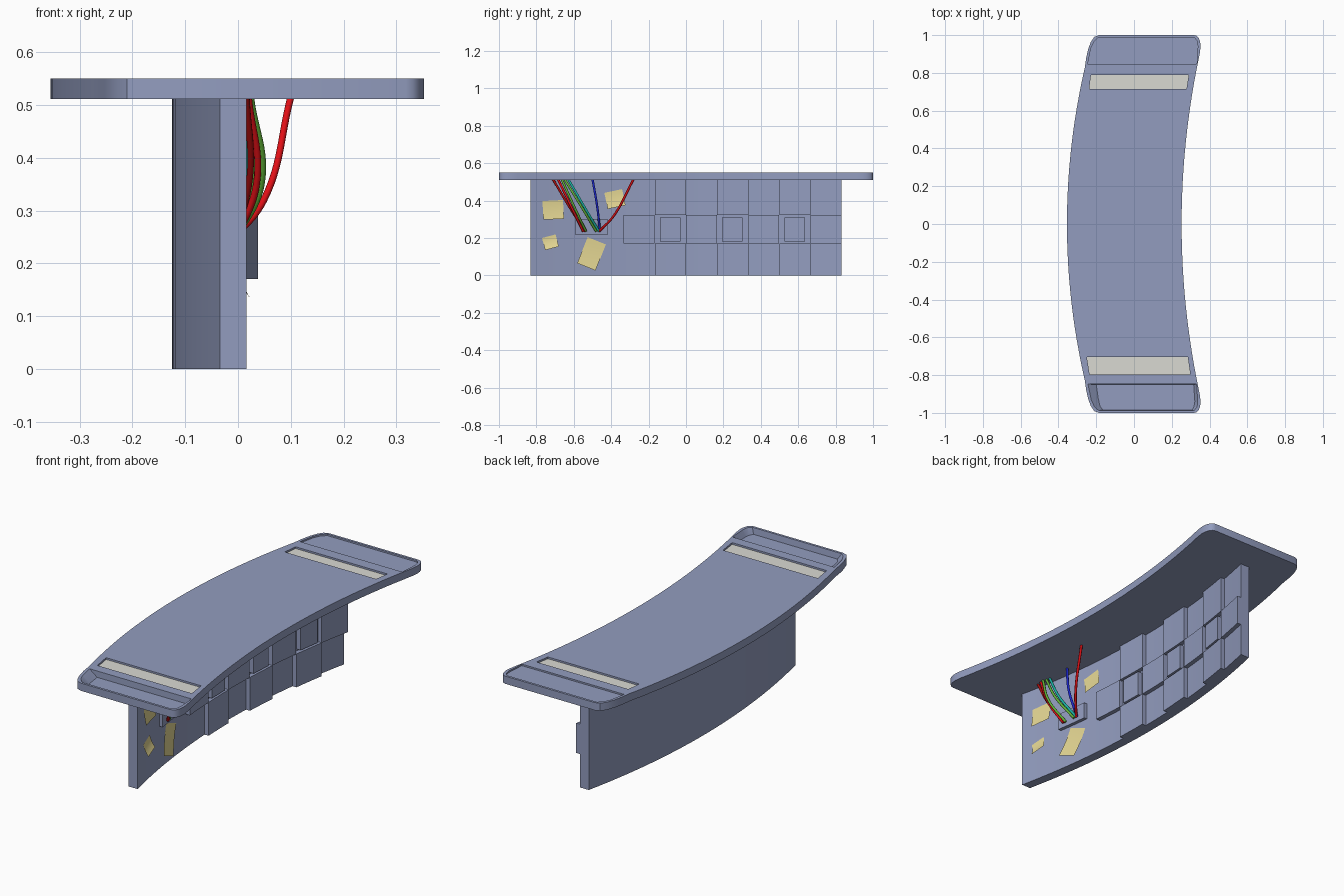
import bpy, math

if "Cube" in bpy.data.objects:
    bpy.data.objects.remove(bpy.data.objects["Cube"])


def material(name, rgb):
    m = bpy.data.materials.new(name)
    m.diffuse_color = (*rgb, 1)
    return m


slate = material("slate_blue_grey", (0.165, 0.19, 0.295))
slate.diffuse_color = (0.29, 0.335, 0.52, 1)
pale = material("pale_grey", (0.70, 0.70, 0.65))
yellow = material("note_yellow", (0.77, 0.67, 0.29))
red = material("cable_red", (0.75, 0.005, 0.008))
dark_red = material("cable_dark_red", (0.4, 0.004, 0.004))
green = material("cable_green", (0.12, 0.45, 0.04))
teal = material("cable_teal", (0.01, 0.45, 0.38))
blue = material("cable_blue", (0.01, 0.018, 0.55))


def activate(ob):
    bpy.ops.object.select_all(action='DESELECT')
    ob.select_set(True)
    bpy.context.view_layer.objects.active = ob


def shade(ob):
    """Smooth curved sides, flat caps."""
    activate(ob)
    bpy.ops.object.shade_smooth_by_angle(angle=math.radians(30))
    for p in ob.data.polygons:
        if abs(p.normal.z) > 0.9:
            p.use_smooth = False


def mesh_object(name, verts, faces, mat):
    me = bpy.data.meshes.new(name)
    me.from_pydata(verts, [], faces)
    me.materials.append(mat)
    ob = bpy.data.objects.new(name, me)
    bpy.context.collection.objects.link(ob)
    shade(ob)
    return ob


def prism(name, outline, z0, z1, mat=slate, bottom=None):
    """Counter-clockwise outline extruded from z0 to z1 (optionally a different bottom loop)."""
    n = len(outline)
    verts = [(x, y, z0) for x, y in bottom or outline] + [(x, y, z1) for x, y in outline]
    faces = [list(range(n))[::-1], list(range(n, 2 * n))]
    faces += [[i, (i + 1) % n, n + (i + 1) % n, n + i] for i in range(n)]
    return mesh_object(name, verts, faces, mat)


def cut(target, cutter):
    activate(target)
    mod = target.modifiers.new("cut", 'BOOLEAN')
    mod.operation, mod.solver, mod.object = 'DIFFERENCE', 'EXACT', cutter
    bpy.ops.object.modifier_apply(modifier=mod.name)
    bpy.data.objects.remove(cutter)


def wall_x(y):
    """x of the wall's panelled face."""
    return -0.075 + 0.131 * y * y


def slab(name, y0, y1, z0, z1, d0, d1, steps=4):
    """Block following the curved wall, between offsets d0 and d1 from its face."""
    ys = [y0 + (y1 - y0) * i / steps for i in range(steps + 1)]
    outline = [(wall_x(y) + d1, y) for y in ys] + [(wall_x(y) + d0, y) for y in reversed(ys)]
    return prism(name, outline, z0, z1)


# curved countertop with rounded ends
N = 24
right = [(0.252 + 0.118 * y * y, y) for y in [-0.9 + 1.8 * i / N for i in range(N + 1)]]
left = [(-0.355 + 0.138 * y * y, y) for y in [0.83 - 1.66 * i / N for i in range(N + 1)]]
right_tip = [(0.353, 0.94), (0.35, 0.965), (0.343, 0.985), (0.332, 0.996), (0.318, 1.0)]
left_tip = [(-0.185, 1.0), (-0.21, 0.991), (-0.228, 0.965), (-0.243, 0.925), (-0.253, 0.88)]
outline = right + right_tip + left_tip + left
outline += [(x, -y) for x, y in reversed(left_tip)] + [(x, -y) for x, y in reversed(right_tip)]
counter = prism("countertop", outline, 0.511, 0.55)

# deep tray with sloping sides at the front end, shallow one at the back end
tray = [(-0.245, -0.848), (-0.228, -0.93), (-0.212, -0.965), (-0.188, -0.988),
        (0.318, -0.988), (0.334, -0.97), (0.338, -0.94), (0.332, -0.848)]
floor = [(-0.2, -0.849), (-0.19, -0.92), (-0.18, -0.965), (-0.165, -0.984),
         (0.308, -0.984), (0.318, -0.965), (0.322, -0.94), (0.316, -0.849)]
cut(counter, prism("tray_cutter", tray, 0.518, 0.551, bottom=floor))
back = [(x, -y) for x, y in reversed(tray)]
cut(counter, prism("back_tray_cutter", back, 0.542, 0.56))

# recessed pale strips
strips = {
    "front_strip": [(-0.235, -0.797), (0.298, -0.797), (0.285, -0.705), (-0.25, -0.705)],
    "back_strip": [(-0.237, 0.715), (0.278, 0.715), (0.29, 0.79), (-0.228, 0.79)],
}
for name, loop in strips.items():
    cut(counter, prism(name + "_cutter", loop, 0.536, 0.56))
    prism(name, loop, 0.534, 0.541, pale)
shade(counter)

# curved supporting wall
slab("wall", -0.832, 0.832, 0, 0.511, -0.05, 0, 24)

# checkered raised panels with small square bosses in the middle row
W = 1 / 6
for c in range(-2, 5):
    y0, y1 = c * W, (c + 1) * W
    if c % 2 == 0:
        slab(f"middle_panel_{c + 2}", y0, y1 - 0.002, 0.17, 0.322, -0.005, 0.022)
    else:
        slab(f"lower_panel_{c + 2}", y0, y1, 0, 0.17, -0.005, 0.022)
        slab(f"upper_panel_{c + 2}", y0, y1, 0.322, 0.511, -0.005, 0.022)
        slab(f"square_boss_{c + 2}", y0 + 0.027, y1 - 0.03, 0.18, 0.31, -0.005, 0.023)

# cable outlet box
slab("outlet_box", -0.59, -0.42, 0.215, 0.3, -0.005, 0.018)


def note(name, cy, cz, w, h, deg, curl):
    """Paper note on the wall whose lower edge curls outwards."""
    a, n = math.radians(deg), 6
    verts, faces = [], []
    for j in range(n + 1):
        for i in range(n + 1):
            u, v = (i / n - 0.5) * w, (0.5 - j / n) * h
            y = cy + u * math.cos(a) - v * math.sin(a)
            z = cz + u * math.sin(a) + v * math.cos(a)
            verts.append((wall_x(y) + 0.003 + curl * (j / n) ** 2, y, z))
    for j in range(n):
        for i in range(n):
            p = j * (n + 1) + i
            faces.append((p, p + n + 1, p + n + 2, p + 1))
    mesh_object(name, verts, faces, yellow)


note("note_1", -0.71, 0.35, 0.11, 0.1, 3, 0.012)
note("note_2", -0.725, 0.177, 0.075, 0.067, 15, 0.02)
note("note_3", -0.38, 0.408, 0.097, 0.088, 12, 0.012)
note("note_4", -0.505, 0.115, 0.105, 0.15, -22, 0.018)


def cable(name, start, mid, end, mat):
    cu = bpy.data.curves.new(name, 'CURVE')
    cu.dimensions = '3D'
    cu.bevel_depth = 0.0065
    cu.bevel_resolution = 2
    cu.use_fill_caps = True
    sp = cu.splines.new('BEZIER')
    sp.bezier_points.add(2)
    for bp, co in zip(sp.bezier_points, (start, mid, end)):
        bp.co = co
        bp.handle_left_type = bp.handle_right_type = 'AUTO'
    cu.materials.append(mat)
    bpy.context.collection.objects.link(bpy.data.objects.new(name, cu))


# cables rising from the outlet to the countertop
cables = [
    (-0.54, (0.022, -0.62, 0.36), (0.016, -0.712, 0.515), dark_red),
    (-0.55, (0.035, -0.605, 0.35), (0.02, -0.685, 0.515), red),
    (-0.535, (0.044, -0.59, 0.35), (0.024, -0.665, 0.515), green),
    (-0.48, (0.03, -0.555, 0.36), (0.015, -0.65, 0.515), green),
    (-0.465, (0.02, -0.54, 0.36), (0.01, -0.63, 0.515), teal),
    (-0.46, (0.016, -0.475, 0.37), (0.008, -0.5, 0.515), blue),
    (-0.465, (0.049, -0.385, 0.32), (0.1, -0.28, 0.515), red),
]
for i, (y, mid, end, mat) in enumerate(cables):
    cable(f"cable_{i + 1}", (wall_x(y) + 0.025, y, 0.235), mid, end, mat)

for m in bpy.data.materials:
    if m.users and not m.is_grease_pencil:
        m.use_nodes = True
        m.node_tree.nodes["Principled BSDF"].inputs["Base Color"].default_value = m.diffuse_color
